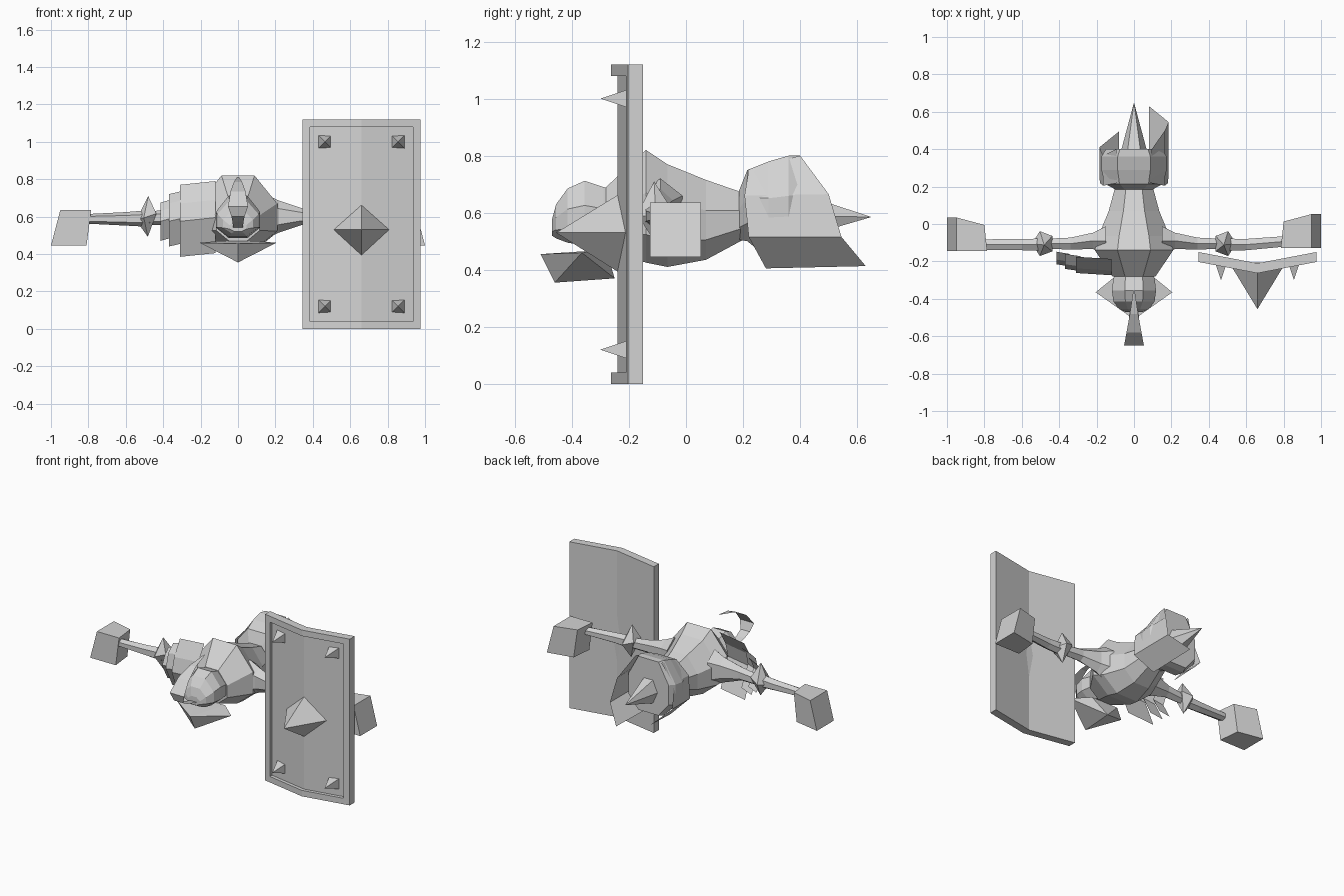
import bpy, bmesh, math
from mathutils import Vector

cube = bpy.data.objects.get("Cube")
if cube:
    bpy.data.objects.remove(cube)

grey = bpy.data.materials.new("light grey")
grey.use_nodes = True
grey.diffuse_color = (0.65, 0.65, 0.65, 1)
grey.node_tree.nodes["Principled BSDF"].inputs["Base Color"].default_value = (0.65, 0.65, 0.65, 1)


def finish(name, bm, recalc=True):
    if recalc:
        bmesh.ops.recalc_face_normals(bm, faces=bm.faces[:])
    me = bpy.data.meshes.new(name)
    bm.to_mesh(me)
    bm.free()
    me.materials.append(grey)
    ob = bpy.data.objects.new(name, me)
    bpy.context.collection.objects.link(ob)
    return ob


def loft(name, rings, closed=True, caps=True):
    """Skin a series of point rings; caps may be a list of index tuples."""
    bm = bmesh.new()
    vs = [[bm.verts.new(p) for p in r] for r in rings]
    n = len(rings[0])
    for a, b in zip(vs, vs[1:]):
        for i in range(n if closed else n - 1):
            j = (i + 1) % n
            bm.faces.new((a[i], a[j], b[j], b[i]))
    if caps:
        for ring in (vs[0], vs[-1]):
            for idx in ([range(n)] if caps is True else caps):
                bm.faces.new([ring[i] for i in idx])
    return finish(name, bm)


def hull(name, pts):
    bm = bmesh.new()
    for p in pts:
        bm.verts.new(p)
    bmesh.ops.convex_hull(bm, input=bm.verts[:])
    return finish(name, bm)


def octagon(y, w, lo, hi, top=0.42, side=0.25):
    """Eight-sided section across the body at depth y."""
    a, b, t = lo + (hi - lo) * side, hi - (hi - lo) * 0.38, w * top
    return [(t, y, hi), (w, y, b), (w, y, a), (t, y, lo),
            (-t, y, lo), (-w, y, a), (-w, y, b), (-t, y, hi)]


def arm_ring(s, x, y, z, ry, rz):
    return [(s * x, y + ry * math.cos(math.radians(60 * k + 30)),
             z + rz * math.sin(math.radians(60 * k + 30))) for k in range(6)]


# Torso, lying along y
loft("torso", [octagon(*r) for r in (
    (0.20, 0.10, 0.505, 0.67), (0.07, 0.135, 0.435, 0.715),
    (-0.065, 0.19, 0.41, 0.77), (-0.14, 0.21, 0.425, 0.82),
    (-0.28, 0.115, 0.47, 0.69))])

# Head
loft("head", [octagon(*r) for r in (
    (-0.24, 0.09, 0.50, 0.68), (-0.29, 0.11, 0.49, 0.69),
    (-0.355, 0.118, 0.485, 0.712), (-0.415, 0.11, 0.495, 0.685),
    (-0.455, 0.08, 0.51, 0.63), (-0.47, 0.045, 0.52, 0.575))])

# Pointed chin guard
hull("chin_guard", [(-0.205, -0.365, 0.46), (0.205, -0.365, 0.46), (0, -0.51, 0.455),
                    (0, -0.46, 0.355), (0, -0.25, 0.37),
                    (0.1, -0.28, 0.47), (-0.1, -0.28, 0.47)])

# Curled ribbon over the head
loft("head_ribbon", [[(-w, y, z), (w, y, z)] for y, z, w in (
    (-0.355, 0.812, 0.004), (-0.48, 0.785, 0.022), (-0.58, 0.735, 0.04),
    (-0.65, 0.655, 0.053), (-0.63, 0.60, 0.035), (-0.58, 0.575, 0.03),
    (-0.465, 0.54, 0.025))], closed=False, caps=False)

# Arms, elbows and hands, mirrored
for s, side, dy in ((1, "left", 0.018), (-1, "right", 0.0)):
    loft(side + "_upper_arm", [arm_ring(s, *r) for r in (
        (0.15, -0.09, 0.60, 0.09, 0.12), (0.22, -0.09, 0.60, 0.05, 0.085),
        (0.34, -0.105, 0.60, 0.037, 0.045), (0.48, -0.105, 0.59, 0.03, 0.035))])
    loft(side + "_forearm", [arm_ring(s, *r) for r in (
        (0.47, -0.11, 0.59, 0.037, 0.045), (0.60, -0.11, 0.588, 0.035, 0.036),
        (0.82, -0.11 + dy, 0.588, 0.032, 0.025))])
    belt = [(s * (0.485 + 0.06 * math.cos(math.radians(72 * k))),
             -0.105 + 0.07 * math.sin(math.radians(72 * k)),
             0.60 - 0.02 * math.cos(math.radians(72 * k))) for k in range(5)]
    hull(side + "_elbow_guard", belt + [(s * 0.48, -0.112, 0.71), (s * 0.482, -0.105, 0.492)])
    top = [(0.95, -0.145), (0.785, -0.145), (0.80, -0.005), (0.95, 0.035)]
    low = [(1.0, -0.145), (0.81, -0.145), (0.825, 0.0), (1.0, 0.035)]
    loft(side + "_hand", [[(s * x, y + dy, z) for x, y in ring]
                          for ring, z in ((top, 0.635), (low, 0.445))])

# Overlapping bent shoulder plates on the right arm
for i, (x0, x1, lo, hi, back, front) in enumerate((
        (-0.31, -0.12, 0.395, 0.78, -0.175, -0.262),
        (-0.37, -0.285, 0.45, 0.73, -0.16, -0.24),
        (-0.415, -0.345, 0.48, 0.685, -0.148, -0.215))):
    rows = ((hi, back), (0.68 if i < 2 else 0.64, front + 0.025),
            (0.585, front), (lo, back - 0.01))
    loft("shoulder_plate_%d" % (i + 1),
         [[(x0, y, z - 0.01), (x1, y - 0.012, z + 0.01)] for z, y in rows],
         closed=False, caps=False)

# Hips and the two hanging side flaps
loft("hips", [octagon(*r, top=0.5) for r in (
    (0.185, 0.10, 0.505, 0.675), (0.215, 0.155, 0.50, 0.75),
    (0.29, 0.175, 0.44, 0.78), (0.36, 0.175, 0.43, 0.80),
    (0.40, 0.15, 0.44, 0.80))])
for s, side, ext in ((1, "left", 0.0), (-1, "right", -0.135)):
    rows = (((0.085, 0.22, 0.75), (0.095, 0.40, 0.80)),
            ((0.165, 0.205, 0.66), (0.165, 0.50, 0.665)),
            ((0.183, 0.22, 0.515), (0.185, 0.545, 0.515)),
            ((0.08, 0.28, 0.405), (0.08, 0.63, 0.413)))
    loft(side + "_hip_flap", [[(s * a[0], a[1], a[2]), (s * b[0], b[1] + (ext if b[1] > 0.41 else 0), b[2])]
                              for a, b in rows], closed=False, caps=False)

# Rear spike
hull("rear_spike", [(0, 0.65, 0.585)] + [
    (0.075 * math.cos(k * math.pi / 3), 0.37, 0.59 + 0.10 * math.sin(k * math.pi / 3))
    for k in range(6)])

# Shield: bent slab with a raised rim and recessed panel
CX, HALF, H = 0.66, 0.315, 1.12


def outline(inset, edge_y):
    w = HALF - inset
    ym = edge_y - 0.06
    ye = ym + 0.06 * w / HALF
    a, b = inset, H - inset
    return [(CX - w, ye, a), (CX, ym, a), (CX + w, ye, a),
            (CX + w, ye, b), (CX, ym, b), (CX - w, ye, b)]


loft("shield", [outline(0, -0.15), outline(0, -0.203), outline(0.04, -0.203), outline(0.04, -0.18)],
     caps=[(0, 1, 4, 5), (1, 2, 3, 4)])

# Shield spikes
hull("shield_boss", [(CX, -0.455, 0.53), (CX - 0.152, -0.205, 0.53), (CX + 0.152, -0.205, 0.53),
                     (CX, -0.21, 0.375), (CX, -0.21, 0.68)])
for sx in (-1, 1):
    for z, row in ((0.12, "lower"), (1.0, "upper")):
        x = CX + sx * 0.195
        hull("%s_shield_spike_%s" % (row, "outer" if sx > 0 else "inner"),
             [(x, -0.30, z)] + [(x + a, -0.195, z + b) for a in (-0.035, 0.035) for b in (-0.035, 0.035)])
